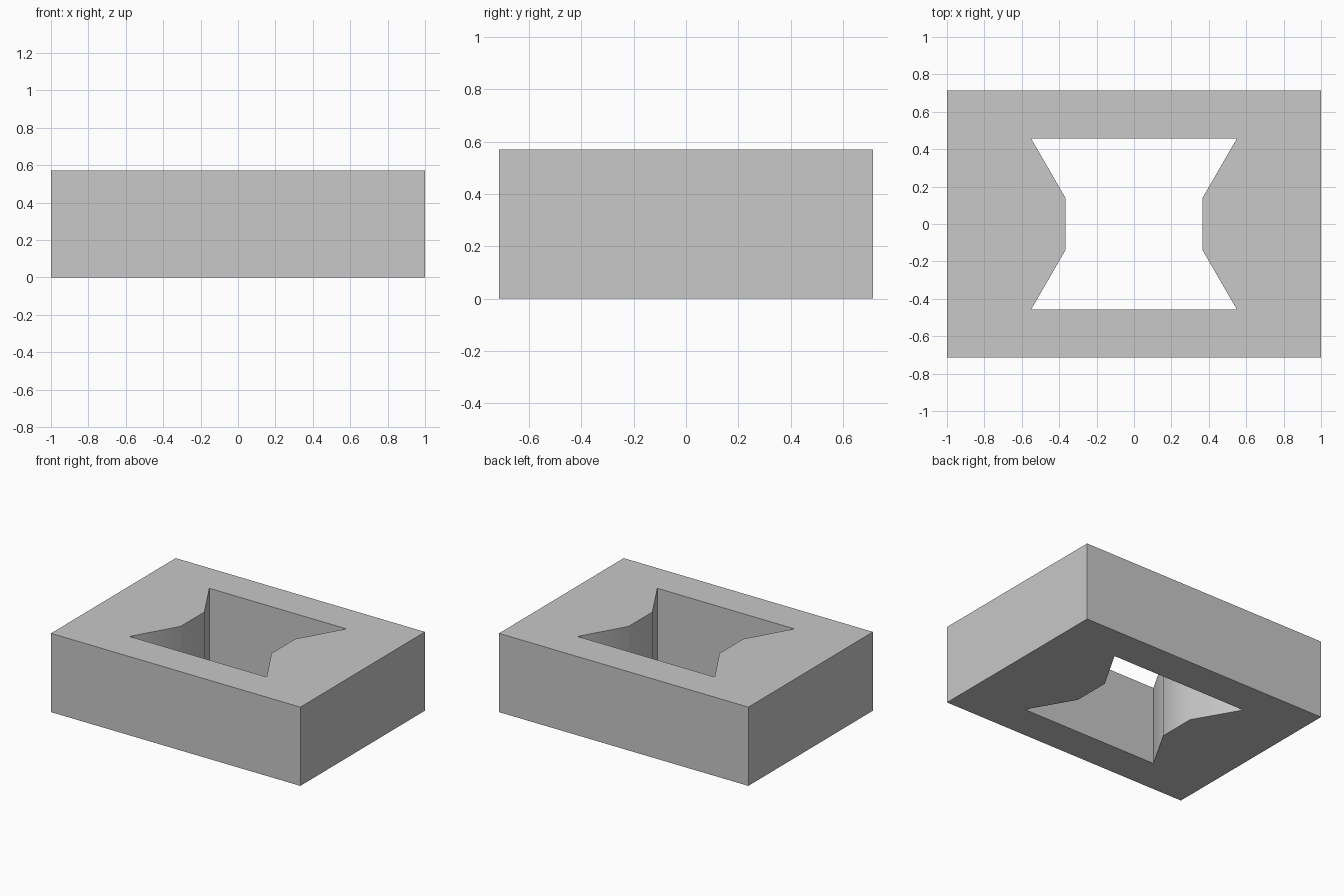
import bpy
import bmesh
from math import radians

cube = bpy.data.objects.get("Cube")
if cube:
    bpy.data.objects.remove(cube, do_unlink=True)

HALF_X, HALF_Y, HEIGHT = 1.0, 0.714, 0.571

# Plain grey material
grey = bpy.data.materials.new("light_grey")
grey.use_nodes = True
colour = (0.58, 0.58, 0.58, 1)
grey.diffuse_color = colour
grey.node_tree.nodes["Principled BSDF"].inputs["Base Color"].default_value = colour

# Outer rectangle and waisted opening, mirrored from one quadrant
outer = [(x, y) for x, y in ((HALF_X, HALF_Y), (-HALF_X, HALF_Y),
                             (-HALF_X, -HALF_Y), (HALF_X, -HALF_Y))]
corner, waist = (0.55, 0.457), (0.365, 0.137)
right = [(corner[0], -corner[1]), (waist[0], -waist[1]), waist, corner]
opening = right + [(-x, -y) for x, y in right]

# Fill the ring between both outlines, then extrude it upward
bm = bmesh.new()
edges = []
for outline in (outer, opening):
    verts = [bm.verts.new((x, y, 0)) for x, y in outline]
    edges += [bm.edges.new((v, verts[i - 1])) for i, v in enumerate(verts)]
bmesh.ops.triangle_fill(bm, edges=edges, use_beauty=True)
ring = bmesh.ops.extrude_face_region(bm, geom=bm.faces[:], use_keep_orig=True)
top = [g for g in ring["geom"] if isinstance(g, bmesh.types.BMVert)]
bmesh.ops.translate(bm, verts=top, vec=(0, 0, HEIGHT))
bmesh.ops.recalc_face_normals(bm, faces=bm.faces[:])

mesh = bpy.data.meshes.new("block_with_opening")
bm.to_mesh(mesh)
bm.free()
mesh.materials.append(grey)
block = bpy.data.objects.new("block_with_opening", mesh)
bpy.context.collection.objects.link(block)

# Soft shading across the shallow bends of the opening
bpy.ops.object.select_all(action="DESELECT")
block.select_set(True)
bpy.context.view_layer.objects.active = block
bpy.ops.object.shade_smooth_by_angle(angle=radians(40))
